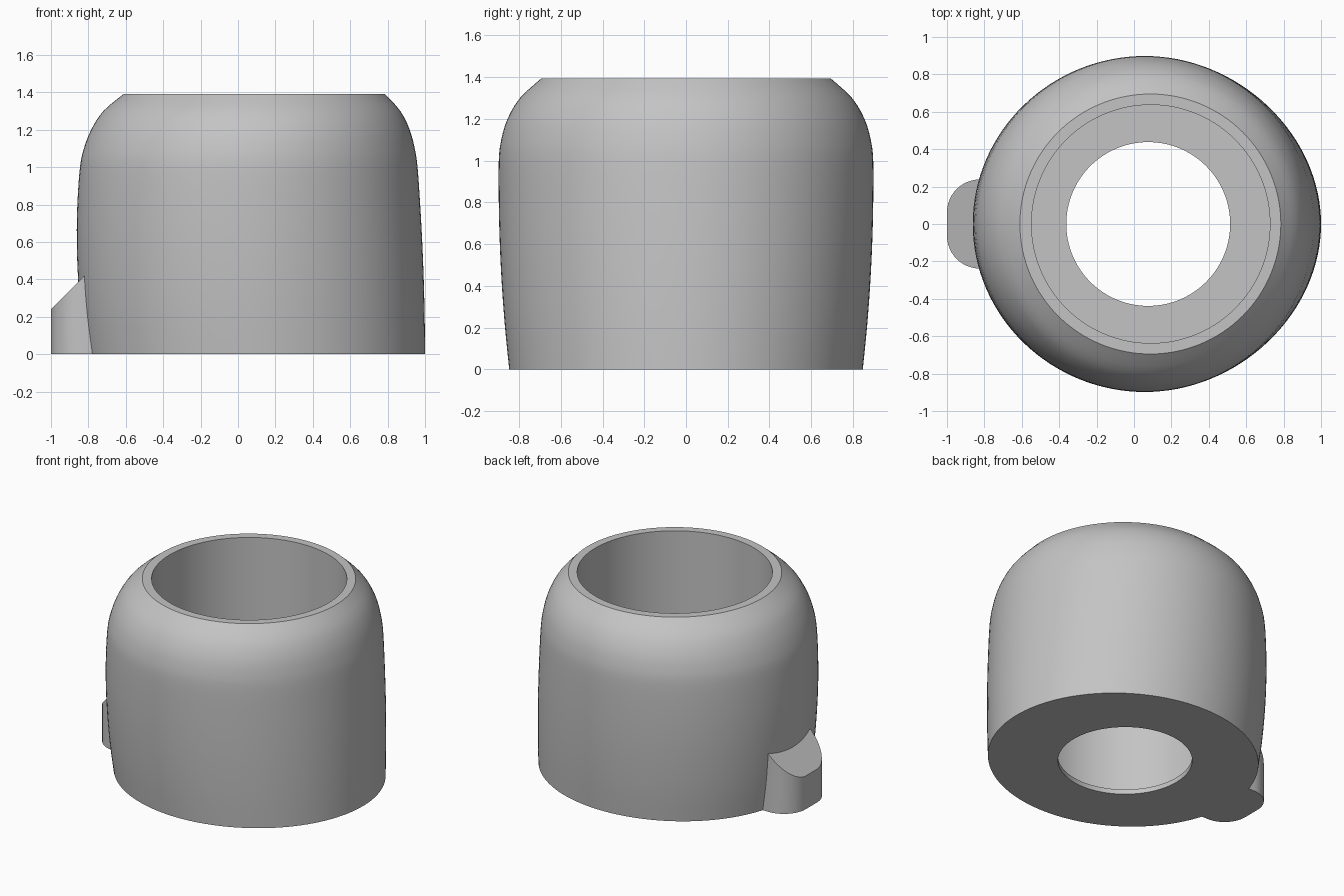
import bpy, bmesh, math

cube = bpy.data.objects.get("Cube")
if cube:
    bpy.data.objects.remove(cube)

grey = bpy.data.materials.new("light grey")
grey.use_nodes = True
colour = (0.55, 0.55, 0.55, 1)
grey.diffuse_color = colour
grey.node_tree.nodes["Principled BSDF"].inputs["Base Color"].default_value = colour

SEGMENTS = 128


def finish(name, bm, angle):
    bmesh.ops.recalc_face_normals(bm, faces=bm.faces)
    mesh = bpy.data.meshes.new(name)
    bm.to_mesh(mesh)
    bm.free()
    mesh.materials.append(grey)
    obj = bpy.data.objects.new(name, mesh)
    bpy.context.collection.objects.link(obj)
    bpy.ops.object.select_all(action='DESELECT')
    obj.select_set(True)
    bpy.context.view_layer.objects.active = obj
    bpy.ops.object.shade_smooth_by_angle(angle=math.radians(angle))
    return obj


def ring(bm, z, left, right, half_depth):
    cx, rx = (left + right) / 2, (right - left) / 2
    turns = [2 * math.pi * i / SEGMENTS for i in range(SEGMENTS)]
    return [bm.verts.new((cx + rx * math.cos(t), half_depth * math.sin(t), z)) for t in turns]


def bridge(bm, a, b):
    n = len(a)
    for i in range(n):
        j = (i + 1) % n
        bm.faces.new((a[i], a[j], b[j], b[i]))


def smooth_rows(rows, steps):
    # Catmull-Rom interpolation between the outline rows
    out = []
    for i in range(len(rows) - 1):
        a, b, c, d = (rows[min(max(k, 0), len(rows) - 1)] for k in range(i - 1, i + 3))
        for s in range(steps):
            t = s / steps
            out.append([q + t / 2 * (r - p + t * (2*p - 5*q + 4*r - w + t * (3*q - p - 3*r + w)))
                        for p, q, r, w in zip(a, b, c, d)])
    return out + [rows[-1]]


# Outer shell rows: height, left edge, right edge, half depth
outline = [
    (0, -0.815, 1.0, 0.847), (0.2, -0.84, 0.998, 0.867), (0.4, -0.855, 0.993, 0.882),
    (0.6, -0.862, 0.985, 0.892), (0.8, -0.859, 0.974, 0.897), (1.0, -0.845, 0.96, 0.897),
    (1.1, -0.824, 0.945, 0.885), (1.2, -0.785, 0.918, 0.855),
    (1.3, -0.72, 0.868, 0.795), (1.392, -0.61, 0.785, 0.695),
]
TOP, FLOOR = 1.392, 0.035
bore = (-0.548, 0.727, 0.637)
hole = (-0.362, 0.514, 0.438)

# Shell, wide bore, thin floor and through hole as one closed surface
bm = bmesh.new()
loops = [ring(bm, *row) for row in smooth_rows(outline, 3)]
loops += [ring(bm, TOP, *bore), ring(bm, FLOOR, *bore), ring(bm, FLOOR, *hole), ring(bm, 0, *hole)]
for a, b in zip(loops, loops[1:] + loops[:1]):
    bridge(bm, a, b)
finish("cap_body", bm, 30)

# Side tab with rounded corners and a sloping top that runs into the shell
OUT, IN, HALF, RADIUS = -1.0, -0.74, 0.238, 0.175
plan = [(IN, HALF)]
for i in range(13):
    t = math.pi / 2 * i / 12
    plan.append((OUT + RADIUS - RADIUS * math.sin(t), HALF - RADIUS + RADIUS * math.cos(t)))
plan += [(x, -y) for x, y in reversed(plan)]
bm = bmesh.new()
low = [bm.verts.new((x, y, 0)) for x, y in plan]
high = [bm.verts.new((x, y, 0.24 + x - OUT)) for x, y in plan]
bridge(bm, low, high)
bm.faces.new(low)
bm.faces.new(high)
finish("side_tab", bm, 30)
